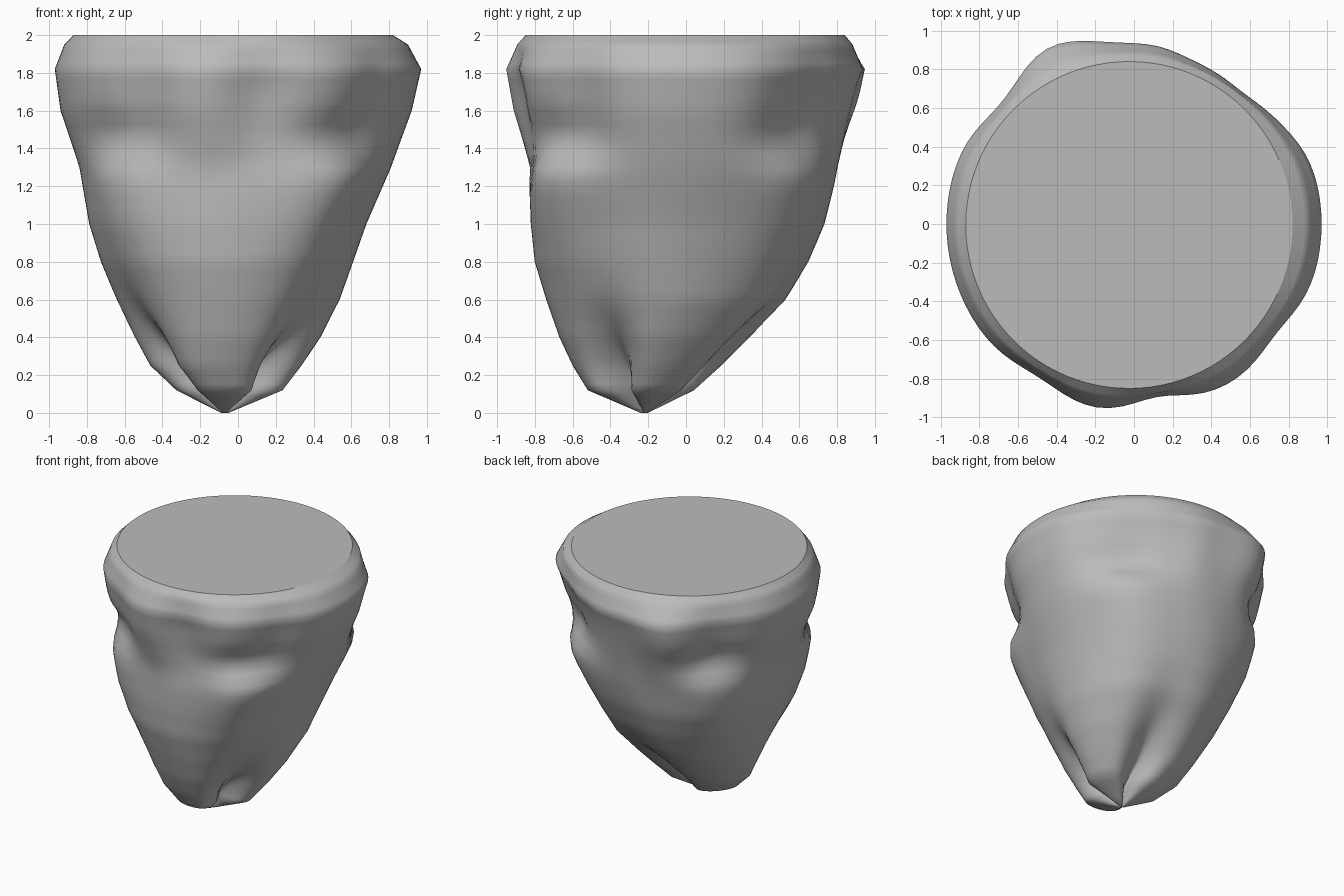
import bpy
import bmesh
from math import sin, cos, pi, exp, radians

default_cube = bpy.data.objects.get("Cube")
if default_cube:
    bpy.data.objects.remove(default_cube)

SEGMENTS = 96
STEPS = 4

# Body profile: height, then left, right, front and back extents
PROFILE = [
    (0, -.09, -.05, -.24, -.2),
    (.12, -.34, .24, -.52, .07),
    (.25, -.48, .34, -.6, .22),
    (.4, -.56, .44, -.67, .37),
    (.6, -.65, .54, -.74, .55),
    (.8, -.73, .61, -.8, .66),
    (1, -.79, .68, -.82, .74),
    (1.3, -.84, .81, -.83, .81),
    (1.6, -.94, .92, -.92, .9),
    (1.82, -.97, .97, -.96, .96),
    (1.95, -.92, .9, -.9, .89),
    (2, -.87, .82, -.85, .84),
]

# Swellings and dips around the rim: direction in degrees and strength
RIM_BUMPS = {36: -.05, 52: -.09, 70: -.07, 92: -.03, 115: .07, 138: -.05,
             238: -.04, 259: .02, 278: -.08, 322: -.05}

# Shoulders below the waist: direction in degrees and strength
SHOULDERS = {45: .07, 135: .08, 225: .09, 309: .14}

# Directions of the three creases that part the petals
CREASES = (-36, 76, 204)


def bump(value, width):
    return exp(-(value / width) ** 2)


def toward(angle, direction, width):
    gap = (angle - radians(direction) + pi) % (2 * pi) - pi
    return bump(gap, width)


def rim_offset(angle, height):
    if height < 1.2:
        return 0
    fade = sin(pi * ((height - 1.2) / .8) ** 1.3)
    return fade * sum(strength * toward(angle, direction, .22)
                      for direction, strength in RIM_BUMPS.items())


def shoulder_offset(angle, height):
    # Each shoulder fades slowly downward and ends in a ledge above
    rise = height - 1.26
    swell = bump(rise, .1 if rise > 0 else .48)
    waist = .05 * bump(height - 1.48, .11)
    return sum((strength * swell - waist) * toward(angle, direction, .34)
               for direction, strength in SHOULDERS.items())


def crease_offset(angle, height):
    depth = .72 * bump(height, .37) + .08 * bump(height, .8)
    return -depth * sum(toward(angle, direction, .34)
                        for direction in CREASES)


def ring_point(section, angle):
    height, left, right, front, back = section
    scale = 1 + sum(offset(angle, height) for offset in
                    (rim_offset, shoulder_offset, crease_offset))
    across = (right - left) / 2 * scale * cos(angle)
    along = (back - front) / 2 * scale * sin(angle)
    return ((left + right) / 2 + across, (front + back) / 2 + along, height)


def blended_sections(profile):
    for lower, upper in zip(profile, profile[1:]):
        for step in range(STEPS):
            blend = step / STEPS
            yield [a + (b - a) * blend for a, b in zip(lower, upper)]
    yield profile[-1]


def make_material(name, value):
    material = bpy.data.materials.new(name)
    material.use_nodes = True
    colour = (value, value, value, 1)
    material.diffuse_color = colour
    shader = material.node_tree.nodes["Principled BSDF"]
    shader.inputs["Base Color"].default_value = colour
    return material


# Loft the rings into the petal-shaped body
bm = bmesh.new()
angles = [2 * pi * index / SEGMENTS for index in range(SEGMENTS)]
rings = [[bm.verts.new(ring_point(section, angle)) for angle in angles]
         for section in blended_sections(PROFILE)]
for lower, upper in zip(rings, rings[1:]):
    for index in range(SEGMENTS):
        following = (index + 1) % SEGMENTS
        bm.faces.new((lower[index], lower[following],
                      upper[following], upper[index]))

# Flat top with a crisp edge, and a small closing face at the base tip
top = bm.faces.new(rings[-1])
for edge in top.edges:
    edge.smooth = False
bm.faces.new(list(reversed(rings[0])))
bmesh.ops.recalc_face_normals(bm, faces=bm.faces)

mesh = bpy.data.meshes.new("petal_body")
bm.to_mesh(mesh)
bm.free()
mesh.materials.append(make_material("stone_grey", .5))
body = bpy.data.objects.new("petal_body", mesh)
bpy.context.collection.objects.link(body)

# Smooth sides
bpy.ops.object.select_all(action='DESELECT')
body.select_set(True)
bpy.context.view_layer.objects.active = body
bpy.ops.object.shade_smooth_by_angle(angle=radians(60), keep_sharp_edges=True)
